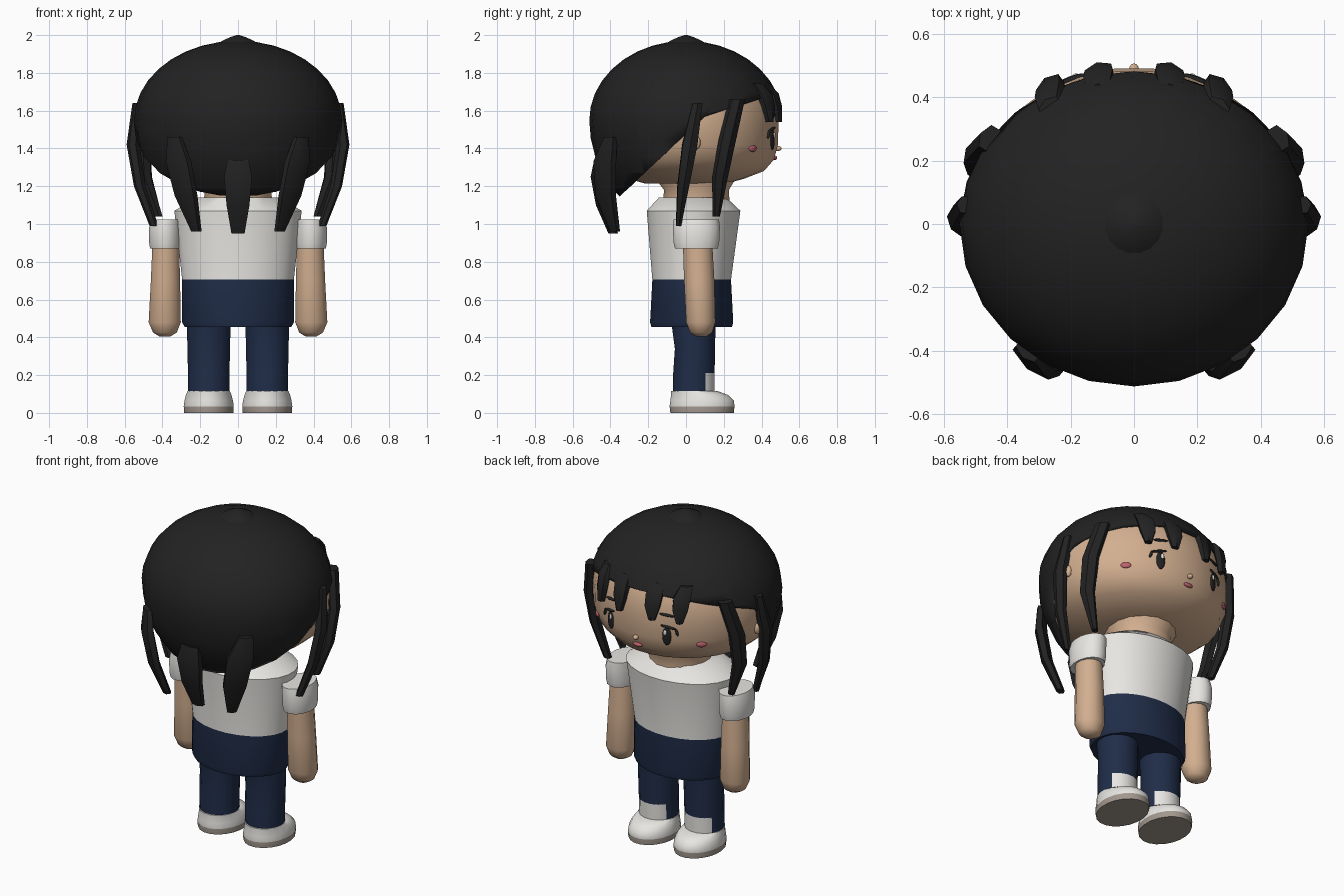
import bpy, bmesh
from math import sin, cos, pi, sqrt, atan2, radians
from mathutils import Matrix, Vector

if "Cube" in bpy.data.objects:
    bpy.data.objects.remove(bpy.data.objects["Cube"])


def material(name, rgb):
    m = bpy.data.materials.new(name)
    m.use_nodes = True
    m.diffuse_color = (*rgb, 1)
    bsdf = m.node_tree.nodes["Principled BSDF"]
    bsdf.inputs["Base Color"].default_value = (*rgb, 1)
    bsdf.inputs["Roughness"].default_value = 0.8
    return m


BLACK = material("hair black", (0.016, 0.016, 0.016))
SKIN = material("skin", (0.65, 0.43, 0.28))
WHITE = material("white cloth", (0.8, 0.79, 0.76))
NAVY = material("navy cloth", (0.014, 0.026, 0.065))
SOLE = material("sole grey brown", (0.36, 0.31, 0.27))
PINK = material("blush pink", (0.52, 0.12, 0.16))


def finish(bm, name, mats, rule=None, angle=40):
    """Turn a bmesh into a smooth-shaded object; rule picks the material slot per face."""
    bmesh.ops.recalc_face_normals(bm, faces=bm.faces)
    bm.normal_update()
    if rule:
        for f in bm.faces:
            f.material_index = rule(f.calc_center_median(), f.normal)
    me = bpy.data.meshes.new(name)
    bm.to_mesh(me)
    bm.free()
    for m in mats:
        me.materials.append(m)
    ob = bpy.data.objects.new(name, me)
    bpy.context.collection.objects.link(ob)
    bpy.ops.object.select_all(action="DESELECT")
    ob.select_set(True)
    bpy.context.view_layer.objects.active = ob
    bpy.ops.object.shade_smooth_by_angle(angle=radians(angle))
    return ob


def loft(name, rings, mats, segs=16, yaw=0, rule=None, angle=40):
    """Skin horizontal elliptical rings given as (x, y, z, radius x, radius y)."""
    bm = bmesh.new()
    loops = []
    for x, y, z, rx, ry in rings:
        loop = []
        for i in range(segs):
            a = 2 * pi * (i + 0.5) / segs
            p = Matrix.Rotation(yaw, 3, "Z") @ Vector((rx * cos(a), ry * sin(a), 0))
            loop.append(bm.verts.new(p + Vector((x, y, z))))
        loops.append(loop)
    for lo, hi in zip(loops, loops[1:]):
        for i in range(segs):
            j = (i + 1) % segs
            bm.faces.new((lo[i], lo[j], hi[j], hi[i]))
    bm.faces.new(loops[0])
    bm.faces.new(loops[-1])
    return finish(bm, name, mats, rule, angle)


def lock(name, path, widths, thick=0.035):
    """Tapered strand of hair, broad side facing out from the head."""
    yaw = atan2(path[0][1], path[0][0]) - pi / 2
    rings = [(*p, w, thick * (0.5 + 0.5 * w / max(widths))) for p, w in zip(path, widths)]
    return loft(name, rings, [BLACK], 6, yaw)


# Torso: white shirt above, navy shorts below
loft("torso", [(0, 0.03, 0.455, 0.285, 0.215), (0, 0.03, 0.48, 0.298, 0.222),
               (0, 0.03, 0.705, 0.298, 0.21), (0, 0.04, 1.07, 0.34, 0.25),
               (0, 0.035, 1.14, 0.22, 0.18)],
     [WHITE, NAVY], 24, rule=lambda c, n: int(c.z < 0.7))
loft("neck", [(0, 0.055, 1.1, 0.185, 0.18), (0, 0.055, 1.18, 0.18, 0.175),
              (0, 0.05, 1.26, 0.22, 0.23)], [SKIN])

# Limbs and shoes
for s, side in ((-1, "right"), (1, "left")):
    loft(f"{side}_arm", [(s * 0.387, 0.08, 0.405, 0.03, 0.03), (s * 0.387, 0.08, 0.425, 0.065, 0.06),
                         (s * 0.388, 0.078, 0.48, 0.088, 0.08), (s * 0.384, 0.07, 0.7, 0.08, 0.083),
                         (s * 0.382, 0.06, 0.93, 0.072, 0.08)], [SKIN], 12)
    loft(f"{side}_sleeve", [(s * 0.385, 0.055, 0.87, 0.082, 0.115), (s * 0.385, 0.055, 0.9, 0.087, 0.123),
                            (s * 0.385, 0.055, 0.98, 0.088, 0.127), (s * 0.378, 0.055, 1.025, 0.082, 0.122)],
         [WHITE])
    loft(f"{side}_leg", [(s * 0.155, 0.04, 0.09, 0.112, 0.112), (s * 0.155, 0.042, 0.21, 0.112, 0.112),
                         (s * 0.155, 0.047, 0.34, 0.115, 0.108), (s * 0.155, 0.04, 0.48, 0.118, 0.12)],
         [NAVY, WHITE], rule=lambda c, n: int(c.z < 0.2 and n.y > 0.5))
    loft(f"{side}_shoe", [(s * 0.155, 0.085, 0, 0.132, 0.17), (s * 0.155, 0.085, 0.035, 0.134, 0.174),
                          (s * 0.155, 0.085, 0.065, 0.13, 0.17), (s * 0.155, 0.072, 0.095, 0.122, 0.153),
                          (s * 0.155, 0.045, 0.115, 0.114, 0.125)],
         [WHITE, SOLE], 20, rule=lambda c, n: int(c.z < 0.03))

# Head: broad flat jaw below, ellipsoid dome above
MID, RX, RY, RZ = 1.55, 0.55, 0.512, 0.42
HEAD = [(1.215, 0.2, 0.22), (1.24, 0.31, 0.31), (1.28, 0.42, 0.415), (1.34, 0.49, 0.468), (1.42, 0.528, 0.49)]
for i in range(8):
    t = i / 8 * pi / 2
    HEAD.append((MID + 0.4 * sin(t), 0.533 * cos(t), 0.493 * cos(t)))
loft("head", [(0, 0, *ring) for ring in HEAD], [SKIN], 28)

# Hair cap: dome with a longer nape, trimmed along a bent hem
bm = bmesh.new()
bmesh.ops.create_uvsphere(bm, u_segments=24, v_segments=18, radius=1)
for v in bm.verts:
    v.co = (v.co.x * RX, v.co.y * RY, MID + v.co.z * (RZ if v.co.z > 0 else 0.56))
BEND = Vector((0, 0.1, 1.57))
HEM = [Vector((0, -0.32, 1)), Vector((0, -0.94, 1))]
for n in HEM:
    geom = bm.verts[:] + bm.edges[:] + bm.faces[:]
    bmesh.ops.bisect_plane(bm, geom=geom, plane_co=BEND, plane_no=n)
gone = [f for f in bm.faces if all((f.calc_center_median() - BEND).dot(n) < 0 for n in HEM)]
bmesh.ops.delete(bm, geom=gone, context="FACES")
cap = finish(bm, "hair_cap", [BLACK])
shell = cap.modifiers.new("thickness", "SOLIDIFY")
shell.thickness = 0.025
loft("hair_crown", [(0, 0, 1.94, 0.12, 0.12), (0, 0, 1.97, 0.085, 0.085),
                    (0, 0, 1.988, 0.045, 0.045), (0, 0, 2.0, 0.008, 0.008)], [BLACK])

# Hanging strands and fringe
lock("back_lock", [(0, -0.455, 1.34), (0, -0.47, 1.25), (0, -0.445, 1.1), (0, -0.385, 0.95)],
     [0.065, 0.085, 0.07, 0.04])
for s, side in ((-1, "right"), (1, "left")):
    lock(f"{side}_back_lock", [(s * 0.335, -0.40, 1.46), (s * 0.315, -0.43, 1.33),
                               (s * 0.275, -0.425, 1.15), (s * 0.22, -0.375, 0.96)],
         [0.045, 0.085, 0.075, 0.03])
    lock(f"{side}_side_lock", [(s * 0.53, 0.06, 1.64), (s * 0.555, 0.02, 1.42),
                               (s * 0.52, -0.015, 1.2), (s * 0.445, -0.04, 0.99)],
         [0.03, 0.045, 0.035, 0.015])
    lock(f"{side}_temple_lock", [(s * 0.455, 0.27, 1.66), (s * 0.5, 0.22, 1.45),
                                 (s * 0.49, 0.18, 1.25), (s * 0.42, 0.16, 1.04)],
         [0.045, 0.05, 0.045, 0.018])
    for x, y, label in ((0.11, 0.445, "inner"), (0.265, 0.40, "outer")):
        lock(f"{side}_{label}_fringe", [(s * x, y - 0.03, 1.745), (s * x, y + 0.015, 1.69),
                                        (s * x, y + 0.035, 1.62), (s * x, y + 0.042, 1.54)],
             [0.04, 0.055, 0.05, 0.022], 0.032)


def on_face(name, x, z, size, mat, roll=0, lift=0.0):
    """Flattened oval lying on the face surface; size is (half width, half depth, half height)."""
    for lo, hi in zip(HEAD, HEAD[1:]):
        if lo[0] <= z <= hi[0]:
            t = (z - lo[0]) / (hi[0] - lo[0])
            rx, ry = (lo[k] + t * (hi[k] - lo[k]) for k in (1, 2))
    y = ry * sqrt(1 - (x / rx) ** 2)
    yaw = -atan2(x / rx ** 2, y / ry ** 2)
    bm = bmesh.new()
    bmesh.ops.create_uvsphere(bm, u_segments=12, v_segments=8, radius=1)
    bm.transform(Matrix.Translation((x, y + lift, z)) @ Matrix.Rotation(yaw, 4, "Z")
                 @ Matrix.Rotation(roll, 4, "Y") @ Matrix.Diagonal((*size, 1)))
    return finish(bm, name, [mat])


# Face details
on_face("nose", 0, 1.4, (0.016, 0.022, 0.014), SKIN)
on_face("mouth", 0, 1.35, (0.032, 0.012, 0.012), PINK)
for s, side in ((-1, "right"), (1, "left")):
    on_face(f"{side}_eye", s * 0.19, 1.445, (0.026, 0.009, 0.055), BLACK)
    on_face(f"{side}_eye_glint", s * 0.185, 1.47, (0.01, 0.006, 0.016), WHITE, lift=0.008)
    on_face(f"{side}_upper_lash", s * 0.2, 1.502, (0.048, 0.01, 0.008), BLACK, roll=s * 0.2)
    on_face(f"{side}_outer_lash", s * 0.243, 1.475, (0.008, 0.01, 0.024), BLACK, roll=-s * 0.3)
    on_face(f"{side}_eyebrow", s * 0.19, 1.575, (0.045, 0.01, 0.008), BLACK, roll=s * 0.1)
    on_face(f"{side}_cheek", s * 0.355, 1.4, (0.03, 0.01, 0.018), PINK)
    on_face(f"{side}_ear", s * 0.525, 1.43, (0.022, 0.018, 0.035), SKIN)
